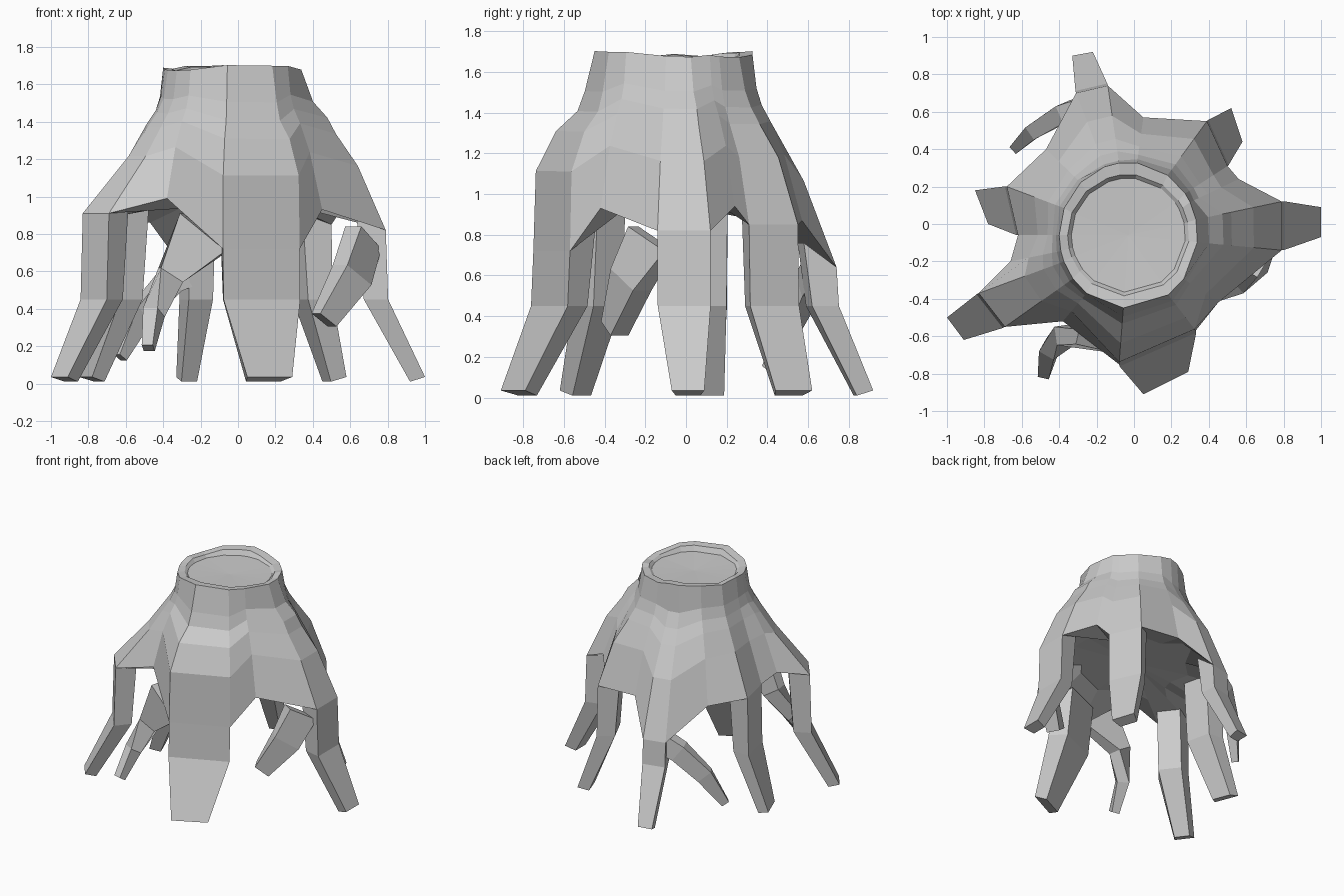
import bpy, bmesh, random
from mathutils import Vector

random.seed(4)
if "Cube" in bpy.data.objects:
    bpy.data.objects.remove(bpy.data.objects["Cube"], do_unlink=True)

GREY = (0.6, 0.6, 0.6, 1)
wood = bpy.data.materials.new("grey_wood")
wood.use_nodes = True
wood.diffuse_color = GREY
wood.node_tree.nodes["Principled BSDF"].inputs["Base Color"].default_value = GREY

CENTRE = Vector((-0.03, -0.06, 0))
TOP_Z = 1.68

# name, skirt edge a, skirt edge b, tip a, tip b, skirt height, flare per level, valley point after the root
ROOTS = [
    ("left_root", (.79, -.14), (.79, .12), (1, -.07), (1, .09), .82,
     (.14, .31, .41, .67), (.56, .24, .94)),
    ("back_left_root", (.5, .31), (.39, .55), (.58, .44), (.52, .62), .85,
     (.1, .2, .35, .67), (.05, .57, .87)),
    ("back_root", (-.14, .74), (-.31, .70), (-.22, .92), (-.33, .9), .64,
     (.03, .15, .31, .61), (-.47, .4, .86)),
    ("right_root", (-.68, .2), (-.62, -.06), (-.85, .18), (-.78, 0), .9,
     (.08, .16, .28, .52), (-.66, -.2, .95)),
    ("front_right_root", (-.83, -.37), (-.69, -.55), (-1, -.5), (-.91, -.62), .91,
     (.05, .13, .24, .46), (-.38, -.52, .99)),
    ("front_root", (-.08, -.75), (.33, -.57), (.05, -.91), (.29, -.79), .72,
     (.16, .28, .63, .96), (.45, -.42, .93)),
]
DROPS = (0, .2, .3, .4, .6, 1)
VALLEY_FLARE = (.08, .18, .36, .64)


def finish(name, bm):
    bmesh.ops.recalc_face_normals(bm, faces=bm.faces)
    mesh = bpy.data.meshes.new(name)
    bm.to_mesh(mesh)
    bm.free()
    mesh.materials.append(wood)
    obj = bpy.data.objects.new(name, mesh)
    bpy.context.collection.objects.link(obj)


def bridge(bm, a, b):
    n = len(a)
    for i in range(n):
        bm.faces.new((a[i], a[(i + 1) % n], b[(i + 1) % n], b[i]))


def loft(name, sections):
    """Closed solid through a list of point rings."""
    bm = bmesh.new()
    rings = [[bm.verts.new(p) for p in s] for s in sections]
    for a, b in zip(rings, rings[1:]):
        bridge(bm, a, b)
    bm.faces.new(rings[0])
    bm.faces.new(rings[-1])
    finish(name, bm)


# Trunk: every column runs from the rim down to the skirt
columns = []
for name, a, b, ta, tb, z, flare, valley in ROOTS:
    columns += [(Vector((*a, z)), flare), (Vector((*b, z)), flare), (Vector(valley), VALLEY_FLARE)]

bm = bmesh.new()
rings = [[] for _ in DROPS]
lip, floor, under = [], [], []
for skirt, flare in columns:
    d = skirt - CENTRE
    d.z = 0
    d.normalize()
    rim = CENTRE + Vector((d.x * .37, d.y * .39, TOP_Z + random.uniform(-.01, .025)))
    for ring, drop, out in zip(rings, DROPS, (0, *flare, 1)):
        p = rim.lerp(skirt, out)
        p.z = rim.z + (skirt.z - rim.z) * drop
        ring.append(bm.verts.new(p))
    lip.append(bm.verts.new(CENTRE + d * .325 + Vector((0, 0, rim.z - .005))))
    floor.append(bm.verts.new(CENTRE + d * .305 + Vector((0, 0, TOP_Z - .025))))
    inner = CENTRE.lerp(skirt, .62)
    inner.z = .94
    under.append(bm.verts.new(inner))
for a, b in zip(rings, rings[1:]):
    bridge(bm, a, b)
bridge(bm, lip, rings[0])
bridge(bm, floor, lip)
bridge(bm, rings[-1], under)
for ring, z in ((floor, TOP_Z - .035), (under, .97)):
    hub = bm.verts.new(CENTRE + Vector((0, 0, z)))
    for i, v in enumerate(ring):
        bm.faces.new((v, ring[(i + 1) % len(ring)], hub))
finish("stump_trunk", bm)


# Main roots: bent legs continuing the skirt edges
def leg_section(a, b, z, thick, rise=0.0):
    a, b = Vector((*a, z)), Vector((*b, z))
    side = (b - a).normalized()
    inward = Vector((-side.y, side.x, 0)) * thick
    inward.z = rise
    pinch = (b - a) * .12
    return [a, b, b + inward - pinch, a + inward + pinch]


for name, a, b, ta, tb, z, flare, valley in ROOTS:
    push = (Vector(ta) + Vector(tb) - Vector(a) - Vector(b)) * .03
    loft(name, [
        leg_section(a, b, z, .16, .12),
        leg_section(Vector(a) + push, Vector(b) + push, .45, .13),
        leg_section(ta, tb, .035, .08, -.025),
    ])


# Side roots: thin tapering offshoots, given as x, y, z, half width, half height
def side_root(name, path):
    sections = []
    pts = [Vector(p[:3]) for p in path]
    for i, p in enumerate(pts):
        along = (pts[min(i + 1, len(pts) - 1)] - pts[max(i - 1, 0)]).normalized()
        u = along.cross(Vector((0, 0, 1))).normalized()
        v = along.cross(u)
        w, h = path[i][3:]
        sections.append([p + u * w + v * h, p - u * w + v * h, p - u * w - v * h, p + u * w - v * h])
    loft(name, sections)


side_root("front_side_root", [(-.18, -.63, .81, .04, .16), (-.36, -.59, .58, .05, .07),
                              (-.45, -.67, .38, .045, .045), (-.48, -.8, .19, .03, .03)])
side_root("left_side_root", [(.67, -.17, .78, .05, .12), (.61, -.27, .58, .06, .1),
                             (.46, -.35, .34, .05, .06)])
side_root("back_side_root", [(-.22, .64, .62, .05, .08), (-.36, .6, .55, .05, .07),
                             (-.52, .51, .37, .04, .06), (-.63, .41, .14, .025, .03)])
